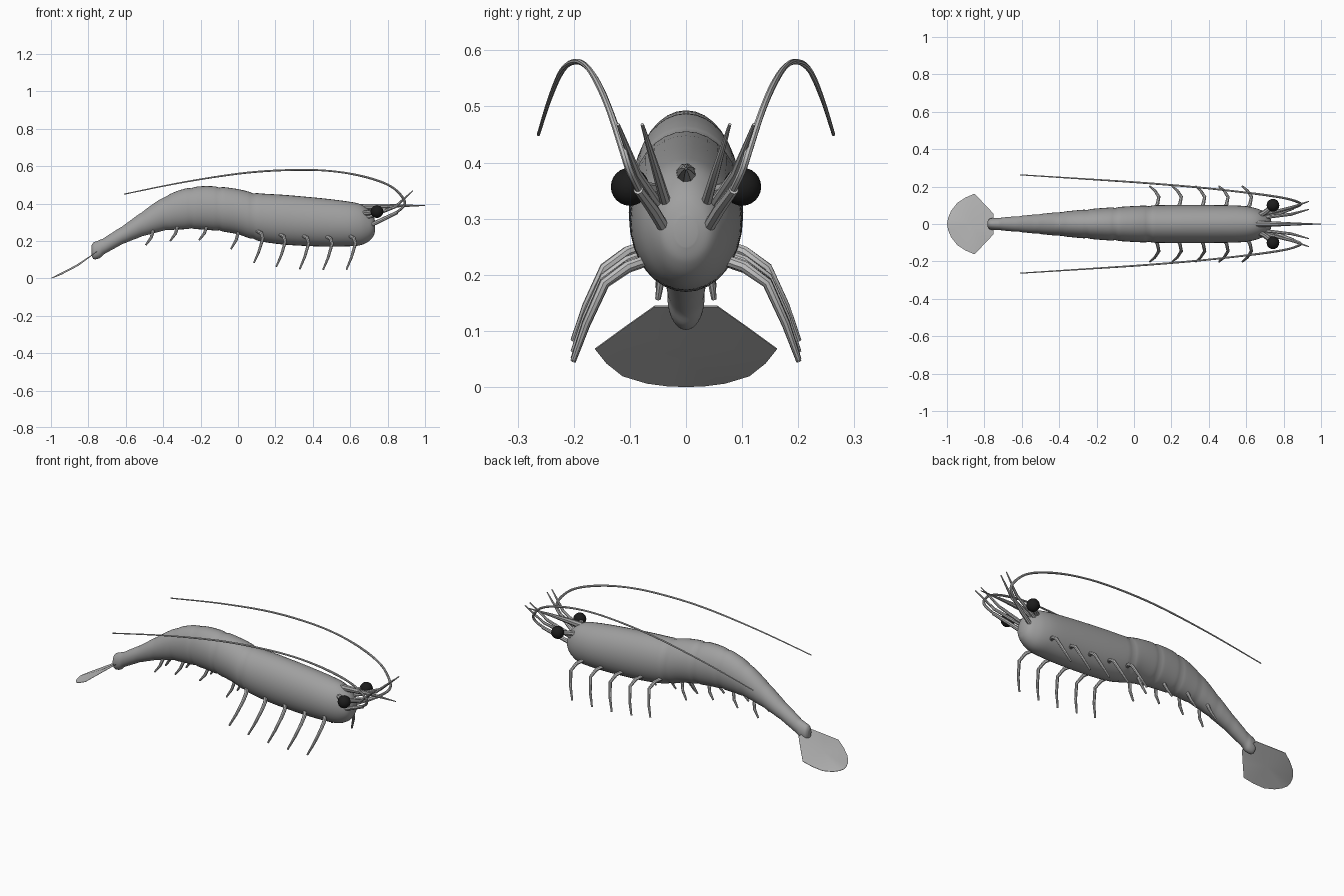
import bpy, bmesh, math
from mathutils import Vector

if "Cube" in bpy.data.objects:
    bpy.data.objects.remove(bpy.data.objects["Cube"])


def material(name, rgb):
    m = bpy.data.materials.new(name)
    m.diffuse_color = (*rgb, 1)
    m.use_nodes = True
    m.node_tree.nodes["Principled BSDF"].inputs["Base Color"].default_value = m.diffuse_color
    return m


SHELL = material("shell grey", (0.35, 0.35, 0.35))
LIMB = material("limb pale grey", (0.53, 0.53, 0.53))
BLACK = material("eye black", (0.012, 0.012, 0.012))


def finish(name, bm, mat, angle=40):
    bmesh.ops.recalc_face_normals(bm, faces=bm.faces[:])
    me = bpy.data.meshes.new(name)
    bm.to_mesh(me)
    bm.free()
    me.materials.append(mat)
    ob = bpy.data.objects.new(name, me)
    bpy.context.collection.objects.link(ob)
    bpy.ops.object.select_all(action='DESELECT')
    bpy.context.view_layer.objects.active = ob
    ob.select_set(True)
    bpy.ops.object.shade_smooth_by_angle(angle=math.radians(angle))
    return ob


def loft(name, rings, mat):
    """Skin a list of rings of points and cap both ends."""
    bm = bmesh.new()
    vs = [[bm.verts.new(p) for p in ring] for ring in rings]
    n = len(rings[0])
    for a, b in zip(vs, vs[1:]):
        for i in range(n):
            j = (i + 1) % n
            bm.faces.new((a[i], a[j], b[j], b[i]))
    bm.faces.new(vs[0])
    bm.faces.new(vs[-1])
    return finish(name, bm, mat)


def smooth_path(pts, steps):
    """Catmull-Rom sampling of tuples of any length."""
    P = [pts[0]] + list(pts) + [pts[-1]]
    out = []
    for k in range(1, len(P) - 2):
        a, b, c, d = P[k - 1:k + 3]
        for s in range(steps):
            t = s / steps
            out.append(tuple(0.5 * (2 * q + (r - p) * t + (2 * p - 5 * q + 4 * r - w) * t * t
                                    + (3 * q - p - 3 * r + w) * t ** 3)
                             for p, q, r, w in zip(a, b, c, d)))
    out.append(tuple(pts[-1]))
    return out


def tube(name, pts, mat, sides=8):
    """Tapering tube through (x, y, z, radius) points."""
    P = [Vector(p[:3]) for p in pts]
    u = Vector((0.9, 0.1, 0.42))
    rings = []
    for i, p in enumerate(P):
        t = (P[min(i + 1, len(P) - 1)] - P[max(i - 1, 0)]).normalized()
        u = (u - t * u.dot(t)).normalized()
        v = t.cross(u)
        r = pts[i][3]
        rings.append([p + r * (math.cos(a) * u + math.sin(a) * v)
                      for a in (2 * math.pi * k / sides for k in range(sides))])
    return loft(name, rings, mat)


def pair(name, pts, mat, sides=8):
    for side, s in (("left", 1), ("right", -1)):
        tube(f"{side}_{name}", [(x, y * s, z, r) for x, y, z, r in pts], mat, sides)


# Body: stations of x, top z, bottom z, half width, with grooves at the joints
stations = [(-0.783, .175, .125, .014), (-0.772, .192, .103, .028), (-0.74, .205, .108, .033),
            (-0.7, .227, .138, .035), (-0.6, .292, .19, .044), (-0.5, .365, .227, .054),
            (-0.4, .432, .253, .064), (-0.3, .475, .262, .074), (-0.2, .492, .262, .083),
            (-0.1, .49, .252, .09), (0.0, .477, .235, .096), (0.1, .456, .202, .1),
            (0.25, .446, .18, .102), (0.45, .428, .17, .101), (0.58, .412, .171, .097),
            (0.65, .398, .176, .085), (0.695, .37, .195, .066), (0.722, .338, .222, .046),
            (0.733, .305, .25, .02)]
joints = [0.08, -0.1, -0.25, -0.39, -0.51, -0.62, -0.72]
rings = []
for x, top, bot, w in smooth_path(stations, 6):
    groove = 1 - sum(0.045 * math.exp(-((x - j) / 0.012) ** 2) for j in joints)
    zc, h = (top + bot) / 2, (top - bot) / 2 * groove
    rings.append([(x, w * groove * math.cos(a), zc + h * math.sin(a))
                  for a in (2 * math.pi * k / 32 for k in range(32))])
loft("body_shell", rings, SHELL)

# Rostrum spike
tube("rostrum", [(0.62, 0, .378, .02), (0.72, 0, .383, .016), (0.85, 0, .388, .009),
                 (1.0, 0, .389, .002)], SHELL)

# Eyes on stalks
pair("eye_stalk", [(0.65, .035, .345, .016), (0.70, .062, .35, .014), (0.735, .09, .356, .014)], SHELL)
for side, s in (("left", 1), ("right", -1)):
    bm = bmesh.new()
    bmesh.ops.create_uvsphere(bm, u_segments=20, v_segments=12, radius=0.034)
    bmesh.ops.translate(bm, vec=(0.743, 0.1 * s, 0.357), verts=bm.verts[:])
    finish(f"{side}_eye", bm, BLACK)

# Long swept-back antennae and their thick bases
pair("antenna_base", [(0.70, .037, .28, .011), (0.78, .06, .318, .011), (0.85, .085, .352, .009)], LIMB)
antenna = [(0.84, .082, .348, .007), (0.885, .1, .385, .007), (0.885, .113, .425, .007),
           (0.82, .135, .49, .006), (0.7, .155, .537, .006), (0.53, .176, .57, .005),
           (0.33, .197, .58, .005), (0.05, .22, .565, .005), (-0.28, .242, .516, .004),
           (-0.61, .263, .45, .003)]
pair("antenna", smooth_path(antenna, 6), LIMB)

# Short forked antennules
pair("inner_antennule", [(0.69, .035, .325, .01), (0.84, .052, .382, .008), (0.935, .078, .468, .003)], LIMB)
pair("outer_antennule", [(0.69, .05, .325, .01), (0.84, .088, .382, .008), (0.935, .121, .468, .003)], LIMB)

# Five pairs of walking legs: hip x, hip z, foot z
for i, (x, hz, fz) in enumerate([(0.115, .245, .083), (0.235, .228, .063), (0.36, .22, .05),
                                 (0.485, .216, .046), (0.61, .218, .048)]):
    leg = [(x - .015, .065, hz + .01, .010), (x + .01, .105, hz - .004, .010),
           (x + .018, .145, hz - .032, .009), (x - .003, .178, (hz + fz) / 2 - .02, .0075),
           (x - .03, .201, fz, .005)]
    pair(f"walking_leg_{i + 1}", leg, LIMB)

# Swimming legs under the abdomen
for i, (x, z, tz) in enumerate([(-0.01, .25, .157), (-0.18, .275, .205), (-0.335, .275, .2),
                                (-0.465, .255, .178)]):
    pair(f"swimming_leg_{i + 1}", [(x + .012, .032, z, .009), (x, .043, (z + tz) / 2, .008),
                                   (x - .028, .05, tz, .005)], LIMB)

# Tail fan: thin plate
half = [(-.752, .056, .144), (-.8, .107, .108), (-.853, .162, .068), (-.9, .142, .043),
        (-.945, .113, .02), (-.978, .07, .007), (-.994, .032, .002)]
outline = half + [(-1.0, 0, .001)] + [(x, -y, z) for x, y, z in reversed(half)]
bm = bmesh.new()
upper = [bm.verts.new((x, y, z + .001)) for x, y, z in outline]
lower = [bm.verts.new((x, y, z - .001)) for x, y, z in outline]
tops = [bm.verts.new((-.87, 0, .069)), bm.verts.new((-.87, 0, .067))]
for i in range(len(outline)):
    j = (i + 1) % len(outline)
    bm.faces.new((upper[i], upper[j], tops[0]))
    bm.faces.new((lower[j], lower[i], tops[1]))
    bm.faces.new((upper[j], upper[i], lower[i], lower[j]))
finish("tail_fan", bm, LIMB, 30)
